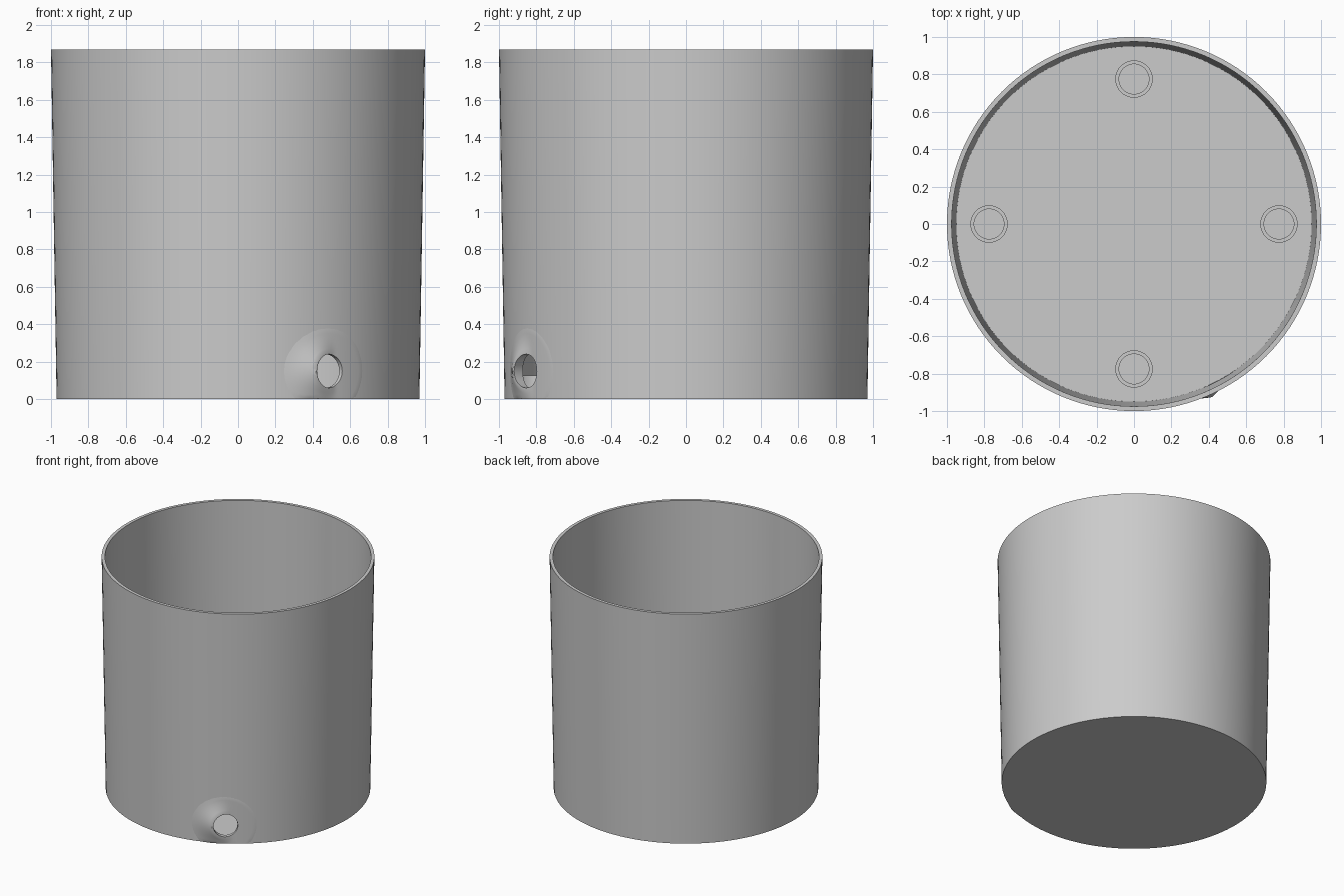
import bpy, bmesh, math
from mathutils import Matrix, Vector

if "Cube" in bpy.data.objects:
    bpy.data.objects.remove(bpy.data.objects["Cube"])

grey = bpy.data.materials.new("light_grey")
grey.diffuse_color = (0.6, 0.6, 0.6, 1)
grey.use_nodes = True
grey.node_tree.nodes["Principled BSDF"].inputs["Base Color"].default_value = grey.diffuse_color

H, R0, R1 = 1.87, 0.97, 1.0      # height, bottom radius, top radius
FLOOR = 0.03


def add_object(name, bm):
    me = bpy.data.meshes.new(name)
    bm.to_mesh(me)
    bm.free()
    ob = bpy.data.objects.new(name, me)
    bpy.context.collection.objects.link(ob)
    me.materials.append(grey)
    return ob


def smooth(ob):
    bpy.ops.object.select_all(action='DESELECT')
    ob.select_set(True)
    bpy.context.view_layer.objects.active = ob
    bpy.ops.object.shade_smooth_by_angle(angle=math.radians(35))


def lathe(name, profile, segs, closed=False, centre=(0, 0, 0)):
    """Spin (radius, z) points; an open profile is capped at both ends."""
    bm = bmesh.new()
    rings = [[bm.verts.new((centre[0] + r * math.cos(2 * math.pi * i / segs),
                            centre[1] + r * math.sin(2 * math.pi * i / segs), z))
              for i in range(segs)] for r, z in profile]
    pairs = list(zip(rings, rings[1:]))
    if closed:
        pairs.append((rings[-1], rings[0]))
    for a, b in pairs:
        for i in range(segs):
            j = (i + 1) % segs
            bm.faces.new((a[i], a[j], b[j], b[i]))
    if not closed:
        bm.faces.new(rings[0][::-1])
        bm.faces.new(rings[-1])
    bmesh.ops.recalc_face_normals(bm, faces=bm.faces)
    return add_object(name, bm)


# Pot body: tapered thin wall with a floor
levels = [0, 0.3, 0.45, 1.0, H]
outer = [(R0 + (R1 - R0) * z / H, z) for z in levels]
inner = [(0.95 + 0.025 * z / H, max(z, FLOOR)) for z in reversed(levels)]
pot = lathe("pot_body", outer + inner, 128)

# Drain hole: its axis runs at 45 degrees, off the radial direction
u = Vector((1, 1, 0)).normalized()
n = Vector((1, -1, 0)).normalized()
CU, CN, CZ, HOLE = -0.26, 0.949, 0.15, 0.09

bm = bmesh.new()
bmesh.ops.create_cone(bm, cap_ends=True, segments=48, radius1=HOLE + 0.002,
                      radius2=HOLE + 0.002, depth=0.36)
rot = Vector((0, 0, 1)).rotation_difference(n).to_matrix().to_4x4()
spot = u * CU + n * CN + Vector((0, 0, CZ))
bm.transform(Matrix.Translation(spot) @ rot)
cutter = add_object("drain_cutter", bm)
cutter.hide_render = True

mod = pot.modifiers.new("drain", 'BOOLEAN')
mod.operation = 'DIFFERENCE'
mod.solver = 'EXACT'
mod.object = cutter
bpy.context.view_layer.objects.active = pot
bpy.ops.object.modifier_apply(modifier=mod.name)
bpy.data.objects.remove(cutter)
smooth(pot)

# Drain boss: wall swells out to a flat hole face, then a sleeve runs inwards
STEPS, SEGS = 7, 48
spec = [(0.10 + 0.14 * (1 - k / STEPS), (k / STEPS) ** 2) for k in range(STEPS + 1)]
spec += [(HOLE, 1), (HOLE, None)]          # None marks the inner end of the sleeve
bm = bmesh.new()
rings = []
for k, (rad, w) in enumerate(spec):
    ring = []
    for i in range(SEGS):
        a = 2 * math.pi * i / SEGS
        pu = CU + rad * math.cos(a)
        z = max(0.0, CZ + rad * math.sin(a))
        wall = math.sqrt((R0 + (R1 - R0) * z / H) ** 2 - pu * pu)
        if w is None:
            pn = math.sqrt(0.951 ** 2 - pu * pu)
        else:
            pn = wall + max(0.001, (CN - wall) * w) - (0.003 if k == 0 else 0)
        ring.append(bm.verts.new(u * pu + n * pn + Vector((0, 0, z))))
    rings.append(ring)
for a, b in zip(rings, rings[1:]):
    for i in range(SEGS):
        j = (i + 1) % SEGS
        bm.faces.new((a[i], a[j], b[j], b[i]))
bmesh.ops.dissolve_degenerate(bm, dist=1e-5, edges=bm.edges)
smooth(add_object("drain_boss", bm))

# Four short tubes standing on the floor
for i in range(4):
    a = math.pi / 2 * i
    c = (0.775 * math.cos(a), 0.775 * math.sin(a), 0)
    z0, z1 = FLOOR - 0.005, 0.125
    smooth(lathe("floor_tube_%d" % (i + 1),
                 [(0.1, z0), (0.1, z1), (0.08, z1), (0.08, z0)], 40, True, c))
